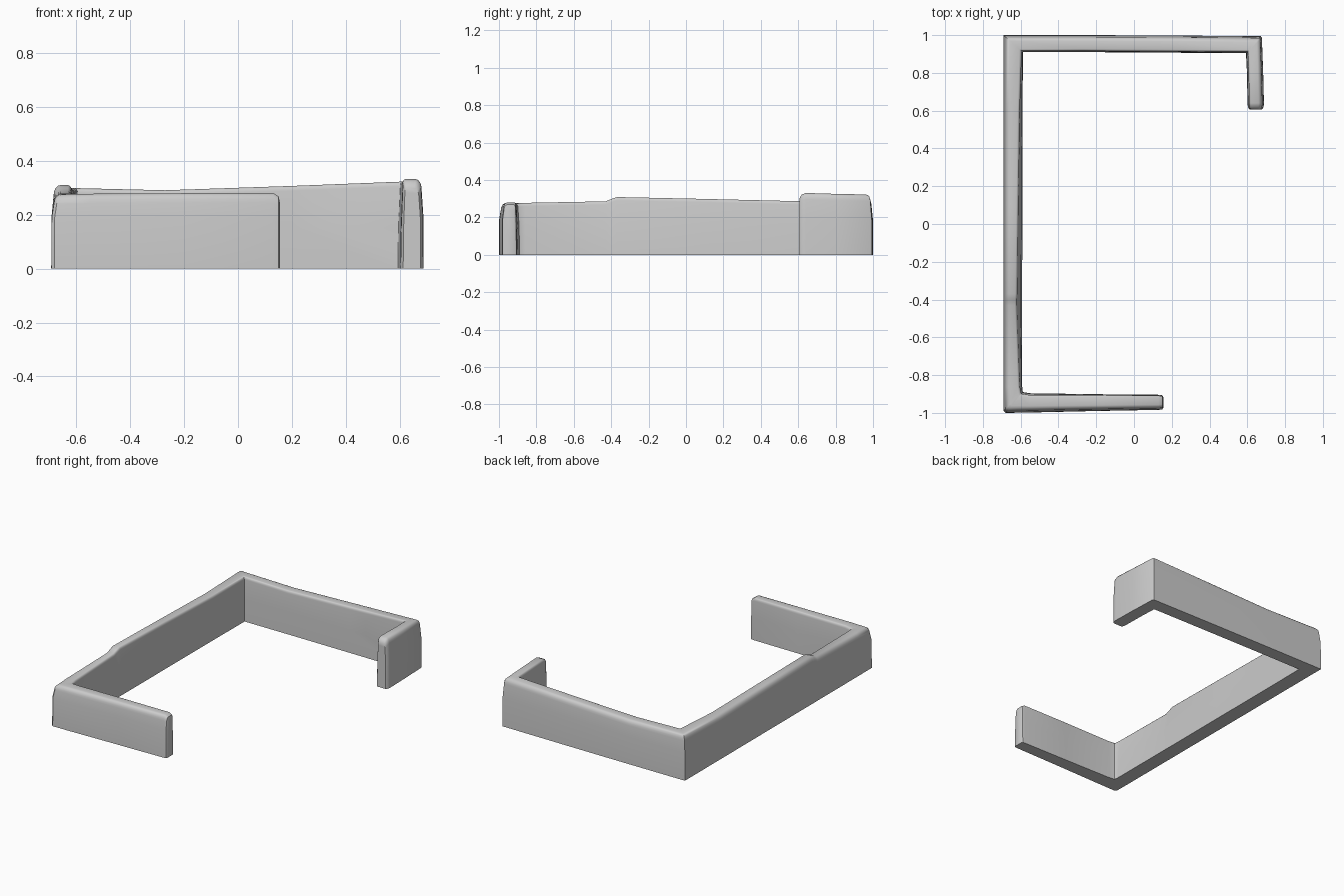
import bpy, bmesh, math
from mathutils import Vector

cube = bpy.data.objects.get("Cube")
if cube:
    bpy.data.objects.remove(cube)

grey = bpy.data.materials.new("light_grey")
grey.use_nodes = True
colour = (0.6, 0.6, 0.6, 1)
grey.diffuse_color = colour
grey.node_tree.nodes["Principled BSDF"].inputs["Base Color"].default_value = colour

# Stations along the wall: outer xy, inner xy, height, inner lean at the top
STATIONS = [
    ((.155, -.973), (.155, -.915), .245, .06),
    ((.150, -.981), (.150, -.907), .268, .06),
    ((.130, -.984), (.130, -.904), .280, .06),
    ((-.20, -.990), (-.20, -.901), .279, .06),
    ((-.55, -.998), (-.55, -.896), .277, .10),
    ((-.680, -1.0), (-.587, -.890), .275, .08),
    ((-.691, -.990), (-.589, -.886), .275, .08),
    ((-.692, -.860), (-.592, -.860), .278, .12),
    ((-.692, -.430), (-.592, -.430), .286, .27),
    ((-.692, -.400), (-.592, -.400), .298, .27),
    ((-.692, -.370), (-.592, -.370), .309, .25),
    ((-.692, .100), (-.591, .100), .299, .20),
    ((-.692, .600), (-.590, .600), .287, .14),
    ((-.692, 1.0), (-.588, .910), .298, .06),
    ((-.270, 1.0), (-.270, .910), .290, .06),
    ((.200, .998), (.200, .907), .306, .06),
    ((.672, .994), (.592, .904), .322, .08),
    ((.677, .986), (.593, .902), .323, .10),
    ((.684, .800), (.598, .800), .326, .10),
    ((.688, .640), (.601, .640), .331, .10),
    ((.686, .618), (.603, .618), .322, .10),
    ((.676, .606), (.612, .606), .300, .10),
]


def section(outer, inner, height, lean):
    """Flat base, upright sides and a rounded top, from outside to inside."""
    o, i = Vector(outer), Vector(inner)
    points = [(0, 0), (.01, .19)]
    for k in range(5):
        a = math.radians(22.5 * k)
        points.append((.09 + .25 * (1 - math.cos(a)), height - .035 * (1 - math.sin(a))))
    for k in range(4, -1, -1):
        a = math.radians(22.5 * k)
        points.append((1 - lean - .12 * (1 - math.cos(a)), height - .018 * (1 - math.sin(a))))
    points += [(1 - lean * .25, .15), (1, 0)]
    return [(*o.lerp(i, t), z) for t, z in points]


# Bracket wall: loft the sections and cap both ends
bm = bmesh.new()
rings = [[bm.verts.new(p) for p in section(*s)] for s in STATIONS]
n = len(rings[0])
for a, b in zip(rings, rings[1:]):
    for k in range(n):
        m = (k + 1) % n
        bm.faces.new((a[k], a[m], b[m], b[k]))
bm.faces.new(rings[0])
bm.faces.new(rings[-1])
bmesh.ops.recalc_face_normals(bm, faces=bm.faces)

mesh = bpy.data.meshes.new("bracket_wall")
bm.to_mesh(mesh)
bm.free()
mesh.materials.append(grey)
wall = bpy.data.objects.new("bracket_wall", mesh)
bpy.context.collection.objects.link(wall)
bpy.ops.object.select_all(action='DESELECT')
wall.select_set(True)
bpy.context.view_layer.objects.active = wall
bpy.ops.object.shade_smooth_by_angle(angle=math.radians(40))
